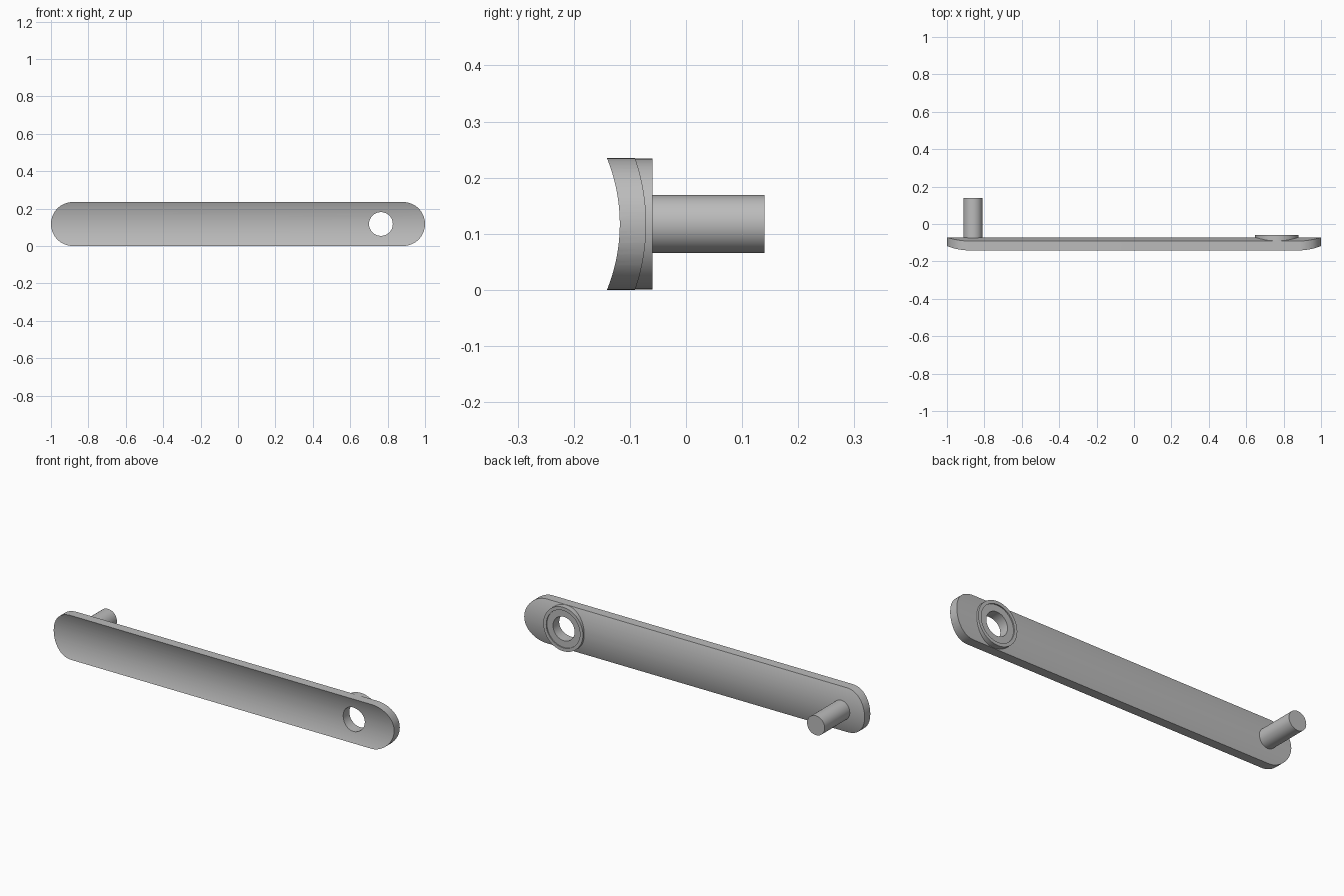
import bpy, bmesh, math
from mathutils import Matrix, Vector

cube = bpy.data.objects.get("Cube")
if cube:
    bpy.data.objects.remove(cube, do_unlink=True)

MID = 0.1175          # centre height and end radius of the bar
HOLE_X, HOLE_R = 0.764, 0.0635
PIN_X, PIN_R = -0.861, 0.0515

grey = bpy.data.materials.new("plain_grey")
grey.use_nodes = True
grey.diffuse_color = (0.5, 0.5, 0.5, 1)
grey.node_tree.nodes["Principled BSDF"].inputs["Base Color"].default_value = (0.5, 0.5, 0.5, 1)


def make_object(name, bm):
    bmesh.ops.recalc_face_normals(bm, faces=bm.faces)
    mesh = bpy.data.meshes.new(name)
    bm.to_mesh(mesh)
    bm.free()
    mesh.materials.append(grey)
    obj = bpy.data.objects.new(name, mesh)
    bpy.context.collection.objects.link(obj)
    return obj


def prism(name, points, offset):
    """Extrude a closed outline of points along an offset."""
    bm = bmesh.new()
    face = bm.faces.new([bm.verts.new(p) for p in points])
    ext = bmesh.ops.extrude_face_region(bm, geom=[face], use_keep_orig=True)
    moved = [g for g in ext["geom"] if isinstance(g, bmesh.types.BMVert)]
    bmesh.ops.translate(bm, verts=moved, vec=offset)
    return make_object(name, bm)


def cylinder(name, x, radius, y0, y1):
    bm = bmesh.new()
    place = Matrix.Translation((x, (y0 + y1) / 2, MID)) @ Matrix.Rotation(math.pi / 2, 4, "X")
    bmesh.ops.create_cone(bm, cap_ends=True, segments=64, radius1=radius, radius2=radius,
                          depth=y1 - y0, matrix=place)
    return make_object(name, bm)


def lathe(name, x, profile, steps=64):
    """Spin a closed (radius, y) profile about a y-axis line at x."""
    bm = bmesh.new()
    rings = []
    for i in range(steps):
        a = math.tau * i / steps
        rings.append([bm.verts.new((x + r * math.cos(a), y, MID + r * math.sin(a)))
                      for r, y in profile])
    n = len(profile)
    for i in range(steps):
        a, b = rings[i], rings[(i + 1) % steps]
        for j in range(n):
            k = (j + 1) % n
            bm.faces.new((a[j], a[k], b[k], b[j]))
    return make_object(name, bm)


def cut(target, tool, operation):
    mod = target.modifiers.new(operation, "BOOLEAN")
    mod.operation, mod.object, mod.solver = operation, tool, "EXACT"
    bpy.context.view_layer.objects.active = target
    bpy.ops.object.modifier_apply(modifier=mod.name)
    bpy.data.objects.remove(tool, do_unlink=True)


# Curved bar: concentric arcs swept along x, trimmed to a round-ended outline
AXIS_Y, R_IN, R_OUT, STEPS = -0.43, 0.312, 0.359, 40


def arc(radius):
    half = math.asin(0.13 / radius)
    angles = [half * (2 * i / STEPS - 1) for i in range(STEPS + 1)]
    return [Vector((-1.1, AXIS_Y + radius * math.cos(a), MID + radius * math.sin(a)))
            for a in angles]


bar = prism("curved_bar", arc(R_IN) + arc(R_OUT)[::-1], (2.2, 0, 0))
outline = []
for side in (1, -1):
    for i in range(33):
        a = math.pi * (i / 32 - 0.5)
        outline.append((side * (1 - MID + MID * math.cos(a)), -0.3, MID + side * MID * math.sin(a)))
cut(bar, prism("outline_cutter", outline, (0, 0.4, 0)), "INTERSECT")
cut(bar, cylinder("hole_cutter", HOLE_X, HOLE_R, -0.3, 0.1), "DIFFERENCE")

# Ring boss around the hole, with a shallow recess inside its rim
boss = lathe("ring_boss", HOLE_X, [(HOLE_R, -0.1), (HOLE_R, -0.066), (0.099, -0.066),
                                   (0.099, -0.06), (0.1165, -0.06), (0.1165, -0.1)])

# Pin on the back of the other end
pin = cylinder("pin", PIN_X, PIN_R, -0.09, 0.14)

# Smooth curves with sharp edges kept
bpy.ops.object.select_all(action="DESELECT")
for obj in (bar, boss, pin):
    obj.select_set(True)
bpy.context.view_layer.objects.active = bar
bpy.ops.object.shade_smooth_by_angle(angle=math.radians(30))
